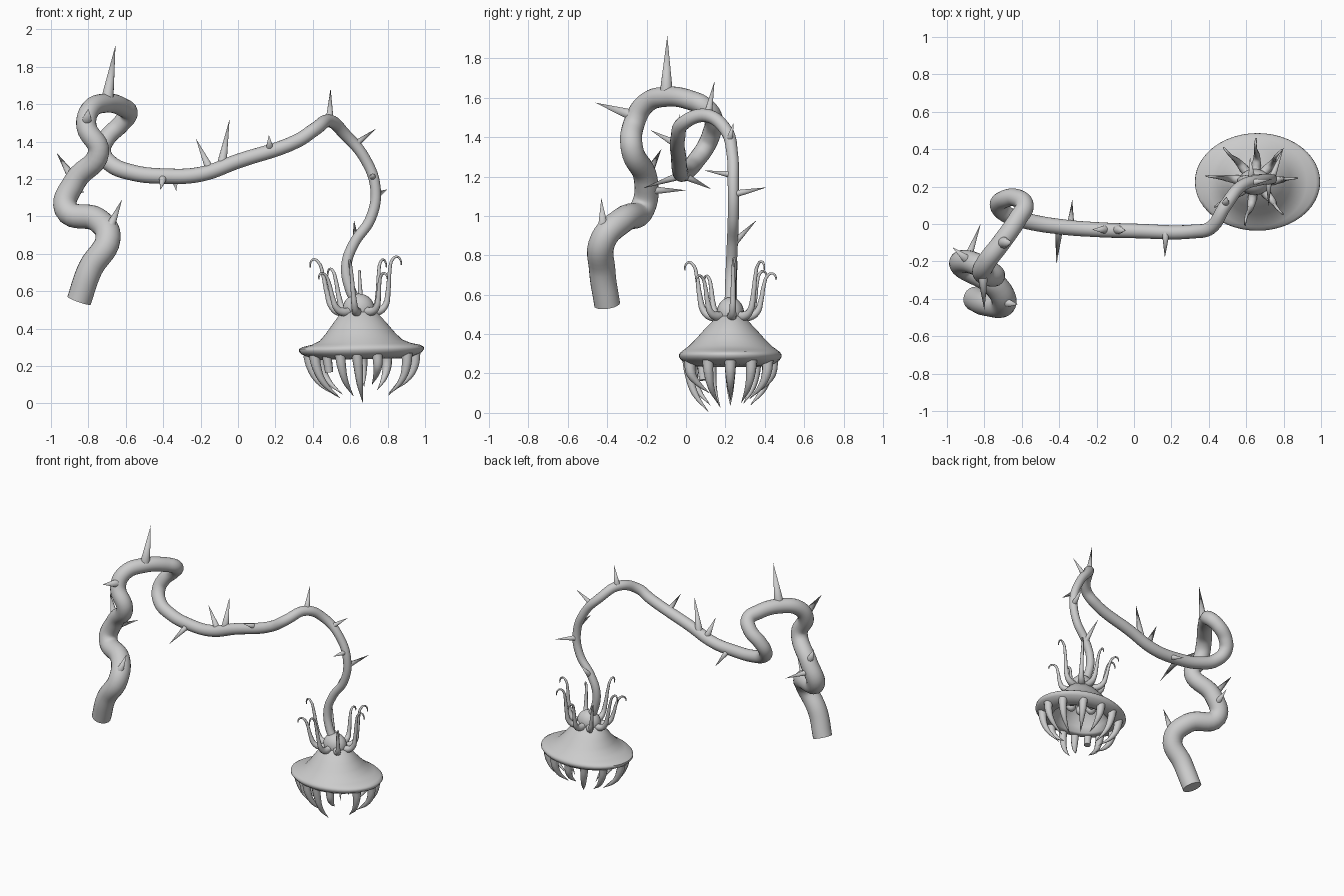
import bpy, bmesh, math, random
from mathutils import Vector

random.seed(4)


def tube(name, pts, radii, res=6, sides=6):
    """Tapered smooth tube through points, converted to a mesh."""
    cu = bpy.data.curves.new(name, 'CURVE')
    cu.dimensions = '3D'
    cu.bevel_depth = 1.0
    cu.bevel_resolution = sides
    cu.resolution_u = res
    cu.use_fill_caps = True
    sp = cu.splines.new('BEZIER')
    sp.bezier_points.add(len(pts) - 1)
    for bp, p, r in zip(sp.bezier_points, pts, radii):
        bp.co = p
        bp.radius = r
        bp.handle_left_type = bp.handle_right_type = 'AUTO'
    ob = bpy.data.objects.new(name, cu)
    bpy.context.collection.objects.link(ob)
    finish(ob, True)
    return ob


def finish(ob, convert=False):
    bpy.ops.object.select_all(action='DESELECT')
    ob.select_set(True)
    bpy.context.view_layer.objects.active = ob
    if convert:
        bpy.ops.object.convert(target='MESH')
    bpy.ops.object.shade_smooth_by_angle(angle=math.radians(50))


def head(x, y, z):
    """Flower-head local coordinates to world, with a slight lean."""
    return Vector((0.66 + x - 0.07 * (z - 0.29), 0.225 + y, z + 0.02 * x))


# Twisting vine stem: x, y, z, radius
stem = [
    (-.85, -.40, .55, .066), (-.79, -.425, .72, .067), (-.695, -.42, .88, .067),
    (-.75, -.32, .98, .066), (-.92, -.22, 1.04, .064), (-.87, -.205, 1.19, .060),
    (-.745, -.275, 1.345, .057), (-.81, -.26, 1.48, .054), (-.79, -.205, 1.57, .052),
    (-.71, -.10, 1.605, .051), (-.62, .03, 1.585, .050), (-.585, .10, 1.55, .049),
    (-.63, .14, 1.49, .048), (-.70, .13, 1.42, .047), (-.725, .10, 1.35, .046),
    (-.68, .05, 1.28, .045), (-.57, .015, 1.235, .043), (-.39, -.015, 1.215, .041),
    (-.20, -.03, 1.225, .040), (0, -.037, 1.295, .039), (.32, -.04, 1.405, .037),
    (.41, -.02, 1.465, .036), (.49, .10, 1.51, .034), (.57, .20, 1.44, .032),
    (.675, .235, 1.315, .029), (.735, .24, 1.15, .028), (.71, .24, .99, .028),
    (.62, .235, .855, .028), (.58, .23, .74, .028), (.60, .225, .61, .028),
    (.64, .225, .53, .028)]
tube("vine_stem", [s[:3] for s in stem], [s[3] for s in stem], 7, 8)

# Thorns: base point, tip point, base radius
thorns = [
    ((-.70, -.10, 1.62), (-.655, -.095, 1.915), .034),
    ((-.88, -.20, 1.20), (-.97, -.125, 1.34), .028),
    ((-.90, -.21, 1.13), (-.82, 0, 1.13), .026),
    ((-.81, -.24, 1.50), (-.80, -.46, 1.575), .034),
    ((-.69, -.42, .93), (-.62, -.43, 1.09), .028),
    ((-.40, -.015, 1.21), (-.415, -.22, 1.14), .023),
    ((-.34, -.02, 1.21), (-.33, .13, 1.135), .022),
    ((-.15, -.03, 1.25), (-.225, -.03, 1.415), .024),
    ((-.09, -.03, 1.26), (-.045, -.035, 1.52), .028),
    ((.17, -.04, 1.36), (.165, -.18, 1.435), .022),
    ((.49, .11, 1.51), (.495, .145, 1.685), .022),
    ((.62, .22, 1.38), (.74, .24, 1.47), .020),
    ((.72, .23, 1.21), (.72, .095, 1.23), .018),
    ((.735, .24, 1.11), (.80, .41, 1.145), .020),
    ((.63, .24, .86), (.62, .36, .98), .020)]
for i, (a, b, r) in enumerate(thorns):
    a, b = Vector(a), Vector(b)
    d = b - a
    bpy.ops.mesh.primitive_cone_add(vertices=14, radius1=r, radius2=0, depth=d.length,
                                    location=(a + b) / 2,
                                    rotation=d.to_track_quat('Z', 'Y').to_euler())
    ob = bpy.context.object
    ob.name = f"thorn_{i + 1}"
    finish(ob)

# Flower cap: elliptical rings (rx, ry, z), outside then the hollow inside
rings = [(.06, .05, .50), (.097, .073, .485), (.15, .135, .42), (.185, .175, .375),
         (.22, .212, .338), (.265, .24, .318), (.315, .253, .307), (.333, .26, .297),
         (.335, .261, .285), (.322, .25, .268), (.28, .225, .25), (.225, .18, .237),
         (.205, .165, .245), (.19, .155, .285), (.155, .13, .34), (.11, .095, .39),
         (.06, .05, .42)]
bm = bmesh.new()
N = 48
loops = [[bm.verts.new(head(rx * math.cos(2 * math.pi * k / N),
                            ry * math.sin(2 * math.pi * k / N), z)) for k in range(N)]
         for rx, ry, z in rings]
for lo, hi in zip(loops, loops[1:]):
    for k in range(N):
        bm.faces.new((lo[k], hi[k], hi[(k + 1) % N], lo[(k + 1) % N]))
bm.faces.new(loops[0])
bm.faces.new(loops[-1][::-1])
bmesh.ops.recalc_face_normals(bm, faces=bm.faces)
me = bpy.data.meshes.new("flower_cap")
bm.to_mesh(me)
bm.free()
cap = bpy.data.objects.new("flower_cap", me)
bpy.context.collection.objects.link(cap)
finish(cap)


def ball(name, loc, scale):
    bpy.ops.mesh.primitive_uv_sphere_add(segments=24, ring_count=14, radius=1, location=loc)
    ob = bpy.context.object
    ob.name = name
    ob.scale = scale
    finish(ob)


# Bulb where the stem meets the cap, and lumps inside the mouth
ball("bulb", head(0, 0, .505), (.085, .07, .082))
for i in range(6):
    t = math.radians(60 * i)
    ball(f"throat_lump_{i + 1}", head(.085 * math.cos(t), .065 * math.sin(t), .355),
         (.035, .03, .035))

# Curved teeth hanging from the rim: angle, tip height
teeth = [(0, .06), (30, .05), (62, .07), (90, .09), (114, .04), (143, .05), (180, .04),
         (207, .03), (246, .04), (265, .005), (287, .10), (328, .04)]
for i, (deg, tip) in enumerate(teeth):
    c, s = math.cos(math.radians(deg)), math.sin(math.radians(deg))
    prof = [(1.0, .265, .030), (.97, .20, .025), (.85, .25 - .60 * (.25 - tip), .017),
            (.52, tip, .001)]
    tube(f"tooth_{i + 1}", [head(.285 * f * c, .215 * f * s, z) for f, z, _ in prof],
         [p[2] for p in prof], 6, 3)

# One broken tooth with a blunt end
c, s = math.cos(math.radians(226)), math.sin(math.radians(226))
tube("broken_tooth", [head(.27 * c, .20 * s, .26), head(.26 * c, .19 * s, .17)],
     [.026, .022], 4, 3)

# Curling feelers around the bulb: angle, height stretch
feelers = [(5, 1.0), (48, .95), (85, .75), (128, .8), (172, .98), (215, .72),
           (262, .95), (312, .7)]
prof = [(.05, .495, .024), (.10, .49, .024), (.14, .515, .018), (.165, .60, .013),
        (.18, .70, .010), (.20, .765, .008), (.225, .78, .006), (.243, .76, .005),
        (.245, .735, .003)]
for i, (deg, h) in enumerate(feelers):
    t = math.radians(deg)
    tube(f"feeler_{i + 1}",
         [head(r * math.cos(t), r * .95 * math.sin(t), .49 + (z - .49) * h)
          for r, z, _ in prof], [p[2] for p in prof], 5, 3)
